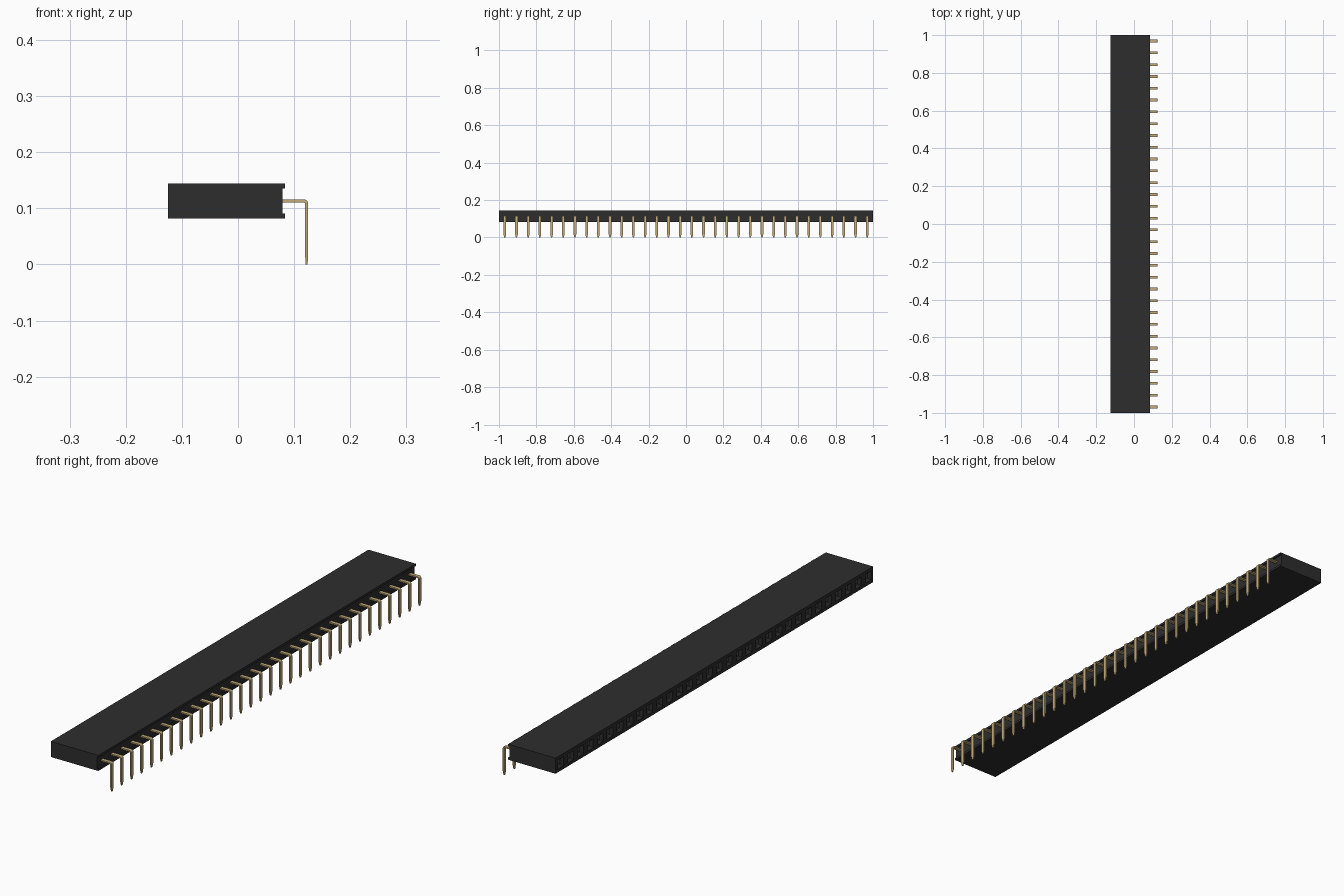
import bpy, bmesh, math

cube = bpy.data.objects.get("Cube")
if cube:
    bpy.data.objects.remove(cube)

PINS = 32
PITCH = 2 / PINS


def material(name, rgb, rough):
    m = bpy.data.materials.new(name)
    m.use_nodes = True
    m.diffuse_color = (*rgb, 1)
    bsdf = m.node_tree.nodes["Principled BSDF"]
    bsdf.inputs["Base Color"].default_value = (*rgb, 1)
    bsdf.inputs["Roughness"].default_value = rough
    return m


def finish(bm, name, mat):
    bmesh.ops.recalc_face_normals(bm, faces=bm.faces[:])
    mesh = bpy.data.meshes.new(name)
    bm.to_mesh(mesh)
    bm.free()
    mesh.materials.append(mat)
    obj = bpy.data.objects.new(name, mesh)
    bpy.context.collection.objects.link(obj)
    return obj


def loft(bm, rings):
    """Join closed rings of points into a capped solid."""
    loops = [[bm.verts.new(p) for p in ring] for ring in rings]
    for a, b in zip(loops, loops[1:]):
        for i in range(len(a)):
            j = (i + 1) % len(a)
            bm.faces.new((a[i], a[j], b[j], b[i]))
    bm.faces.new(loops[0])
    bm.faces.new(loops[-1])
    bmesh.ops.recalc_face_normals(bm, faces=bm.faces[:])


black = material("black plastic", (0.027, 0.027, 0.027), 0.6)
gold = material("pale gold", (0.56, 0.42, 0.20), 0.4)

# Housing: section with a shallow recess along the pin side, one cell per pin
X0, X1, XR = -0.125, 0.084, 0.079
Z0, Z1, LIP = 0.082, 0.144, 0.009
section = [(X0, Z0), (X1, Z0), (X1, Z0 + LIP), (XR, Z0 + LIP),
           (XR, Z1 - LIP), (X1, Z1 - LIP), (X1, Z1), (X0, Z1)]
bm = bmesh.new()
loft(bm, [[(x, -1 + i * PITCH, z) for x, z in section] for i in range(PINS + 1)])

# Sockets: chamfered square mouth, then a deep square hole
mouths = [f for f in bm.faces if f.normal.x < -0.9 and f.calc_center_median().x < X0 + 0.001]
for thickness, depth in ((0.013, 0), (0.008, -0.01), (0.0005, -0.11)):
    bmesh.ops.inset_individual(bm, faces=mouths, thickness=thickness, depth=depth,
                               use_even_offset=True)
finish(bm, "housing", black)

# Pins: flat strip bent down through a rounded corner to a tapered tip
XO, ZO, THICK, HALF, R = 0.125, 0.116, 0.0054, 0.007, 0.008


def strip(y, outer, inner, half):
    return [(outer[0], y - half, outer[1]), (outer[0], y + half, outer[1]),
            (inner[0], y + half, inner[1]), (inner[0], y - half, inner[1])]


bm = bmesh.new()
for k in range(PINS):
    y = -1 + (k + 0.5) * PITCH
    rings = [strip(y, (XR - 0.01, ZO), (XR - 0.01, ZO - THICK), HALF)]
    for s in range(6):
        a = math.radians(90 - 18 * s)
        c, n = math.cos(a), math.sin(a)
        cx, cz, r = XO - R, ZO - R, R - THICK
        rings.append(strip(y, (cx + R * c, cz + R * n), (cx + r * c, cz + r * n), HALF))
    rings.append(strip(y, (XO, 0.017), (XO - THICK, 0.017), HALF))
    rings.append(strip(y, (XO - 0.001, 0), (XO - THICK + 0.001, 0), HALF * 0.45))
    loft(bm, rings)
pins = finish(bm, "pins", gold)

# Smooth only the bends
bpy.ops.object.select_all(action="DESELECT")
pins.select_set(True)
bpy.context.view_layer.objects.active = pins
bpy.ops.object.shade_smooth_by_angle(angle=math.radians(30))
